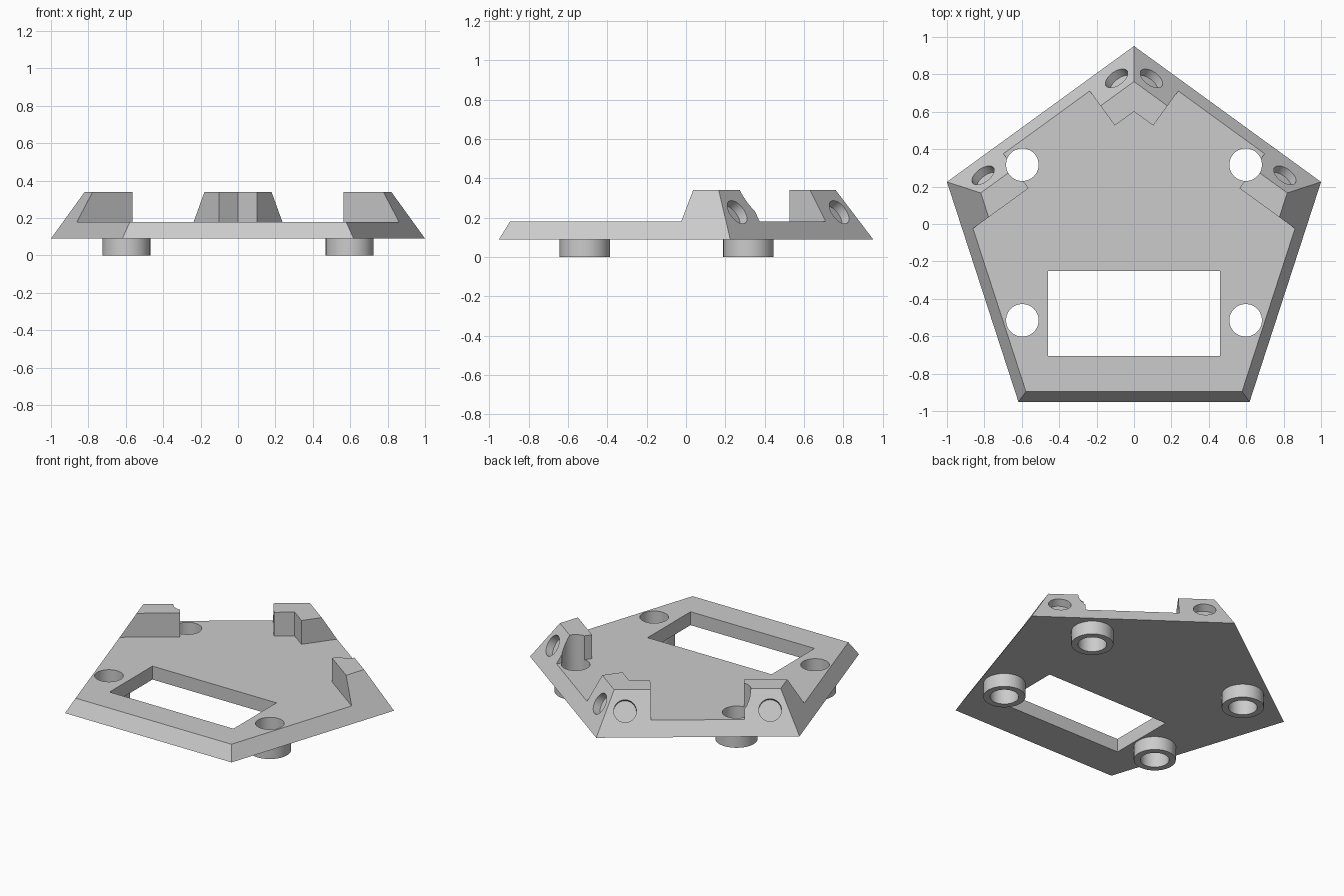
import bpy
import bmesh
from math import sin, cos, pi, radians
from mathutils import Matrix, Vector

cube = bpy.data.objects.get("Cube")
if cube:
    bpy.data.objects.remove(cube, do_unlink=True)

RADIUS, CENTRE_Y = 1.0515, -0.1
BASE, FLOOR, TOP = 0.09, 0.18, 0.34
TOP_RADIUS = 0.8615
APOTHEM = RADIUS * cos(pi / 5)
SLOPE = (RADIUS - TOP_RADIUS) * cos(pi / 5) / (TOP - BASE)
ALONG = Vector((cos(pi / 5), -sin(pi / 5), 0))    # along the back right edge
OUT = Vector((sin(pi / 5), cos(pi / 5), 0))       # out of that edge
SIDE = 2 * RADIUS * sin(pi / 5)

grey = bpy.data.materials.new("light grey")
grey.use_nodes = True
colour = (0.6, 0.6, 0.6, 1)
grey.diffuse_color = colour
grey.node_tree.nodes["Principled BSDF"].inputs["Base Color"].default_value = colour


def loft(name, lower, upper, z0, z1):
    """Closed solid between two outlines with equal point counts."""
    bm = bmesh.new()
    a = [bm.verts.new((x, y, z0)) for x, y in lower]
    b = [bm.verts.new((x, y, z1)) for x, y in upper]
    bm.faces.new(a)
    bm.faces.new(b)
    for i in range(len(a)):
        j = (i + 1) % len(a)
        bm.faces.new((a[i], a[j], b[j], b[i]))
    bmesh.ops.recalc_face_normals(bm, faces=bm.faces)
    return finish(name, bm)


def cylinder(name, centre, axis, radius, depth):
    bm = bmesh.new()
    turn = Vector(axis).to_track_quat('Z', 'Y').to_matrix().to_4x4()
    bmesh.ops.create_cone(bm, cap_ends=True, segments=64, radius1=radius,
                          radius2=radius, depth=depth,
                          matrix=Matrix.Translation(centre) @ turn)
    return finish(name, bm)


def finish(name, bm):
    mesh = bpy.data.meshes.new(name)
    bm.to_mesh(mesh)
    bm.free()
    mesh.materials.append(grey)
    obj = bpy.data.objects.new(name, mesh)
    bpy.context.collection.objects.link(obj)
    return obj


def combine(target, tool, operation):
    tool.hide_render = True
    mod = target.modifiers.new("combine", 'BOOLEAN')
    mod.operation, mod.solver, mod.object = operation, 'EXACT', tool
    bpy.context.view_layer.objects.active = target
    bpy.ops.object.modifier_apply(modifier=mod.name)
    bpy.data.objects.remove(tool, do_unlink=True)


def pentagon(r):
    return [(r * sin(2 * pi * i / 5), CENTRE_Y + r * cos(2 * pi * i / 5))
            for i in range(5)]


def edge_point(along, out):
    """Plan point at a distance along the back right edge and out from the centre."""
    tip = Vector((0, CENTRE_Y + RADIUS, 0))
    return tip + ALONG * along + OUT * (out - APOTHEM)


# Tapered five-sided body
body = loft("pentagon_base", pentagon(RADIUS), pentagon(TOP_RADIUS), BASE, TOP)

# Clear the floor, leaving the corner blocks standing
INNER, ARM = 0.567, 0.333
right = [edge_point(*p) for p in ((ARM, INNER), (ARM, 1.2), (SIDE - ARM, 1.2),
                                  (SIDE - ARM, INNER), (SIDE + 0.5, INNER))]
right = [(p.x, p.y) for p in right] + [(1.6, -1.5)]
outline = [(0, CENTRE_Y + INNER / cos(pi / 5))] + right
outline += [(-x, y) for x, y in reversed(right)]
combine(body, loft("floor_cutter", outline, outline, FLOOR, 0.6), 'DIFFERENCE')

# Rectangular window
window = [(-0.46, -0.705), (0.46, -0.705), (0.46, -0.25), (-0.46, -0.25)]
combine(body, loft("window_cutter", window, window, -0.1, 0.6), 'DIFFERENCE')

# Hollow feet with bores running right through
feet = [(s * 0.597, y) for s in (-1, 1) for y in (0.317, -0.515)]
for x, y in feet:
    foot = cylinder("foot", (x, y, 0.06), (0, 0, 1), 0.128, 0.12)
    combine(body, foot, 'UNION')
for x, y in feet:
    bore = cylinder("bore_cutter", (x, y, 0.2), (0, 0, 1), 0.087, 1)
    combine(body, bore, 'DIFFERENCE')

# Round blind pockets square to the sloping back faces
normal = (OUT + Vector((0, 0, SLOPE))).normalized()
for along in (0.177, SIDE - 0.177):
    z = 0.228
    centre = edge_point(along, APOTHEM - SLOPE * (z - BASE))
    centre.z = z
    for s in (-1, 1):
        flip = Vector((s, 1, 1))
        pocket = cylinder("pocket_cutter", centre * flip, normal * flip, 0.069, 0.1)
        combine(body, pocket, 'DIFFERENCE')

# Round walls smooth, all other edges sharp
bpy.ops.object.select_all(action='DESELECT')
body.select_set(True)
bpy.context.view_layer.objects.active = body
bpy.ops.object.shade_smooth_by_angle(angle=radians(20))
